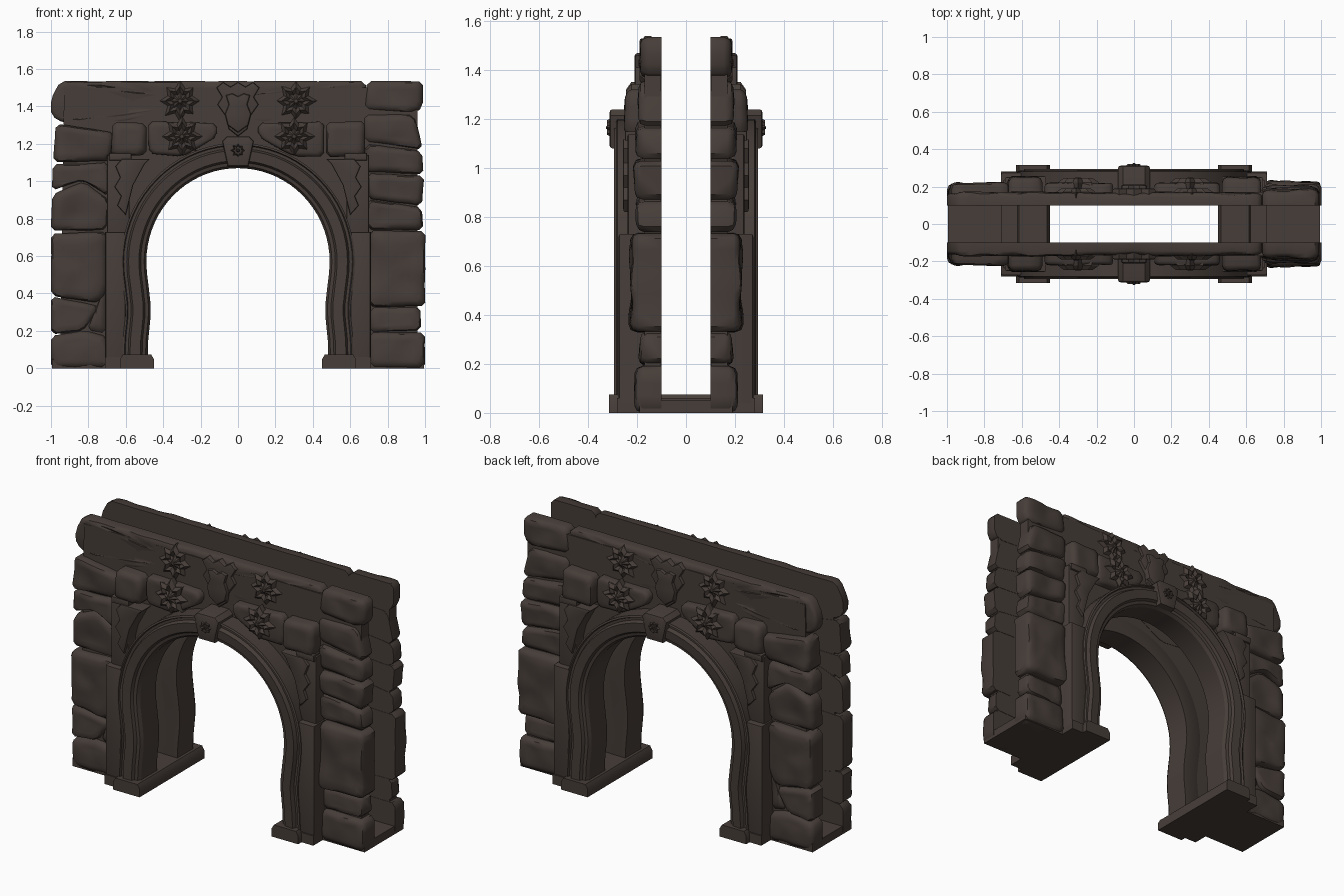
import bpy, bmesh, math, random
from mathutils import Vector, noise

if "Cube" in bpy.data.objects:
    bpy.data.objects.remove(bpy.data.objects["Cube"])

random.seed(4)
BACK = -0.10          # inner plane of each facade

stone_mat = bpy.data.materials.new("dark_brown_stone")
stone_mat.diffuse_color = (0.062, 0.047, 0.040, 1)
stone_mat.use_nodes = True
stone_mat.node_tree.nodes["Principled BSDF"].inputs["Base Color"].default_value = stone_mat.diffuse_color


def finish(bm, name, mirror=True, angle=35):
    """Copy the part to the rear facade and make the object."""
    if mirror:
        geo = bmesh.ops.duplicate(bm, geom=bm.verts[:] + bm.edges[:] + bm.faces[:])["geom"]
        for v in geo:
            if isinstance(v, bmesh.types.BMVert):
                v.co.y *= -1
    bmesh.ops.recalc_face_normals(bm, faces=bm.faces[:])
    bmesh.ops.triangulate(bm, faces=[f for f in bm.faces if len(f.verts) > 4])
    me = bpy.data.meshes.new(name)
    bm.to_mesh(me)
    bm.free()
    me.materials.append(stone_mat)
    for p in me.polygons:
        p.use_smooth = True
    me.set_sharp_from_angle(angle=math.radians(angle))
    ob = bpy.data.objects.new(name, me)
    bpy.context.collection.objects.link(ob)
    return ob


def loft(name, rings, angle=35):
    """Skin a row of closed rings and cap both ends."""
    bm = bmesh.new()
    vs = [[bm.verts.new(p) for p in r] for r in rings]
    n = len(rings[0])
    for a, b in zip(vs, vs[1:]):
        for i in range(n):
            j = (i + 1) % n
            bm.faces.new((a[i], a[j], b[j], b[i]))
    bm.faces.new(vs[0])
    bm.faces.new(vs[-1])
    return finish(bm, name, True, angle)


def prism(name, pts, y0, y1, bevel=0.0, mirror=True):
    """Extrude an (x, z) outline from y0 to y1, rounding the front rim."""
    bm = bmesh.new()
    f = bm.faces.new([bm.verts.new((x, y0, z)) for x, z in pts])
    ext = bmesh.ops.extrude_face_region(bm, geom=[f])["geom"]
    front = [v for v in ext if isinstance(v, bmesh.types.BMVert)]
    for v in front:
        v.co.y = y1
    if bevel:
        rim = [e for e in bm.edges if all(v in front for v in e.verts)]
        bmesh.ops.bevel(bm, geom=rim, offset=bevel, segments=2, profile=0.5, affect='EDGES')
    return finish(bm, name, mirror)


def outline(pts, cut=0.022, step=0.045):
    """Cut the corners of a polygon and split its sides into short steps."""
    out, n = [], len(pts)
    P = [Vector(p) for p in pts]
    c = []
    for i in range(n):
        for q in (P[i - 1], P[(i + 1) % n]):
            c.append(P[i] + (q - P[i]).normalized() * cut)
    for a, b in zip(c, c[1:] + c[:1]):
        k = max(1, int((b - a).length / step))
        out += [a.lerp(b, t / k) for t in range(k)]
    return out


def stone(name, pts, depth, rough=0.016, edge=0.03, wobble=0.005, cut=0.022):
    """Rough-hewn block with rounded rim and uneven front."""
    seed = random.uniform(0, 50)
    o = []
    for p in outline(pts, cut):
        q = Vector((p.x * 9, p.y * 9, seed))
        dx, dz = noise.noise(q) * wobble, noise.noise(q + Vector((7, 3, 1))) * wobble
        o.append((p.x + dx, max(0.0, p.y + dz)))
    xs, zs = [p[0] for p in o], [p[1] for p in o]
    cx, cz = (min(xs) + max(xs)) / 2, (min(zs) + max(zs)) / 2
    hx, hz = (max(xs) - min(xs)) / 2, (max(zs) - min(zs)) / 2
    rings = []
    for inset, k, y in ((0, 1, BACK), (0, 1, -depth + edge), (edge * .3, 1, -depth + edge * .3),
                        (edge, 1, -depth), (edge, .75, -depth), (edge, .5, -depth), (edge, .25, -depth)):
        sx, sz = max(.1, 1 - inset / hx) * k, max(.1, 1 - inset / hz) * k
        ring = []
        for x, z in o:
            X, Z = cx + (x - cx) * sx, cz + (z - cz) * sz
            bump = noise.noise(Vector((X * 8, Z * 8, seed))) * rough if y < BACK and inset else 0
            ring.append((X, y + bump, Z))
        rings.append(ring)
    return loft(name, rings, 45)


def leaf_star(name, cx, cz, r, y0, y1):
    """Pointed leaf rosette with a raised heart."""
    rad = [r * (random.uniform(.9, 1.08) if i % 2 == 0 else .66) for i in range(16)]
    rings = []
    for k, y in ((1, y0), (1, y1 + .022), (.72, y1), (.45, y1 + .018), (.3, y1 + .01), (.12, y1 - .004)):
        rings.append([(cx + rad[i] * k * math.sin(i * math.pi / 8), y,
                       cz + rad[i] * k * math.cos(i * math.pi / 8)) for i in range(16)])
    return loft(name, rings, 25)


def box(x0, x1, z0, z1):
    return [(x0, z0), (x1, z0), (x1, z1), (x0, z1)]


def flip(pts, s):
    return [(x * s, z) for x, z in pts]


# opening outline: slightly pinched jambs and a round head
half = [(.483, .05), (.48, .15), (.468, .27), (.467, .34), (.477, .43), (.487, .51)]
half += [(.49 * math.cos(t * math.pi / 36), .57 + .5 * math.sin(t * math.pi / 36)) for t in range(18)]
path = half + [(0, 1.07)] + [(-x, z) for x, z in reversed(half)]


def offset(d):
    res = []
    for i, p in enumerate(path):
        a, b = Vector(path[max(0, i - 1)]), Vector(path[min(len(path) - 1, i + 1)])
        t = (b - a).normalized()
        if i in (0, len(path) - 1):
            t = Vector((0, 1 if i == 0 else -1))
        res.append((p[0] + t.y * d, p[1] - t.x * d))
    return res


# backing wall with the arch cut out
hole = offset(.06)
prism("backing_wall", [(.96, .02), (.96, 1.5), (-.93, 1.5), (-.95, .02), (hole[-1][0], .02)]
      + hole[::-1] + [(hole[0][0], .02)], BACK - .002, -.17)

# moulded arch ring swept along the opening
profile = [(0, BACK), (0, -.25), (.012, -.27), (.03, -.274), (.04, -.29), (.095, -.295), (.105, -.272),
           (.12, -.272), (.125, -.285), (.135, -.28), (.135, -.12), (.1, BACK)]
lines = [offset(d) for d, _ in profile]
loft("arch_moulding", [[(lines[k][i][0], profile[k][1], lines[k][i][1]) for k in range(len(profile))]
                       for i in range(len(path))], 30)

# keystone with rosette
prism("keystone", [(-.055, 1.08), (.055, 1.08), (.085, 1.215), (.06, 1.24), (-.06, 1.24), (-.085, 1.215)],
      -.12, -.312, .012)
leaf_star("keystone_rosette", 0, 1.165, .045, -.29, -.322)

# left wall stones, bottom to top
left = [([(-1, 0), (-.70, 0), (-.70, .17), (-.82, .2), (-1, .17)], .20),
        ([(-1, .18), (-.83, .2), (-.74, .33), (-1, .385)], .205),
        ([(-.81, .2), (-.70, .18), (-.70, .42), (-.75, .35)], .19),
        ([(-1, .39), (-.74, .35), (-.70, .42), (-.70, .73), (-1, .72)], .215),
        ([(-1, .735), (-.70, .74), (-.69, .90), (-.82, 1.0), (-.995, .93)], .195),
        ([(-.995, .95), (-.83, 1.01), (-.69, .92), (-.69, 1.1), (-.99, 1.09)], .21),
        ([(-.99, 1.10), (-.68, 1.11), (-.66, 1.26), (-.975, 1.31)], .215)]
right = [(box(.70, 1, 0, .19), .205),
         ([(.70, .19), (.98, .2), (.975, .33), (.70, .33)], .19),
         (box(.70, 1, .33, .735), .225),
         ([(.69, .74), (.99, .74), (.985, .86), (.69, .9)], .20),
         ([(.69, .91), (.985, .87), (.995, 1.03), (.69, 1.04)], .21),
         ([(.68, 1.05), (.995, 1.04), (.985, 1.16), (.68, 1.2)], .20),
         ([(.67, 1.21), (.985, 1.17), (.945, 1.36), (.67, 1.36)], .19)]
for side, stones in (("left", left), ("right", right)):
    for i, (pts, d) in enumerate(stones):
        stone(f"{side}_wall_stone_{i + 1}", pts, d)

# lintel and its right corner block
stone("lintel", [(-1, 1.35), (-.93, 1.31), (.70, 1.31), (.68, 1.535), (-.95, 1.535), (-1, 1.44)],
      .165, .016, .02, .002)
stone("lintel_corner", [(.67, 1.38), (.95, 1.365), (.99, 1.40), (.99, 1.535), (.69, 1.535)], .185, wobble=.002)

# blocks above the arch, with leaf rosettes
stone("frieze_left", [(-.48, 1.15), (-.30, 1.13), (-.11, 1.24), (-.11, 1.31), (-.48, 1.32)], .22, .008, .02)
stone("frieze_right", [(.11, 1.24), (.30, 1.13), (.46, 1.13), (.46, 1.32), (.11, 1.31)], .22, .008, .02)
stone("corner_block_left", [(-.68, 1.13), (-.49, 1.14), (-.49, 1.31), (-.67, 1.32)], .25, .01)
stone("corner_block_right", box(.47, .68, 1.13, 1.32), .25, .01)
for side, s in (("left", -1), ("right", 1)):
    leaf_star(f"upper_rosette_{side}", .31 * s, 1.43, .11, -.14, -.19)
    leaf_star(f"lower_rosette_{side}", .30 * s, 1.24, .105, -.19, -.245)

# shield crest in the middle of the lintel
crest = [(0, 1.24), (.05, 1.28), (.06, 1.34), (.11, 1.41), (.085, 1.45), (.115, 1.50), (.08, 1.53), (.04, 1.505)]
prism("crest_scroll", crest + [(0, 1.53)] + flip(crest[:0:-1], -1), -.13, -.19, .01)
shield = [(0, 1.26), (.055, 1.30), (.07, 1.36), (.05, 1.41), (.065, 1.46), (.03, 1.47)]
prism("crest_shield", shield + [(0, 1.455)] + flip(shield[:0:-1], -1), -.18, -.21, .012)

leaf = [(.60, .82), (.645, .87), (.625, .92), (.66, .97), (.63, 1.02), (.655, 1.08), (.62, 1.12),
        (.47, 1.12), (.50, 1.09), (.56, .98)]
for side, s in (("left", -1), ("right", 1)):
    # jamb shafts, capital and spandrel leaf
    prism(f"lower_jamb_{side}", flip(box(.60, .71, .04, .73), s), -.11, -.275, .01)
    prism(f"upper_jamb_{side}", flip(box(.58, .70, .70, 1.14), s), -.11, -.238, .01)
    prism(f"jamb_capital_{side}", flip(box(.57, .69, 1.11, 1.15), s), -.11, -.25, .008)
    prism(f"spandrel_leaf_{side}", flip(leaf, s), -.15, -.257, .008)
    # base slab, jamb foot and stepped plinth running through both facades
    prism(f"base_slab_{side}", flip(box(.47, .995, 0, .05), s), -.19, .19, 0, False)
    prism(f"jamb_foot_{side}", flip(box(.60, .71, 0, .06), s), -.282, .282, 0, False)
    foot = [(.45, 0), (.63, 0), (.63, .05), (.615, .075), (.465, .075), (.45, .05)]
    prism(f"plinth_{side}", flip(foot, s), -.315, .315, 0, False)
